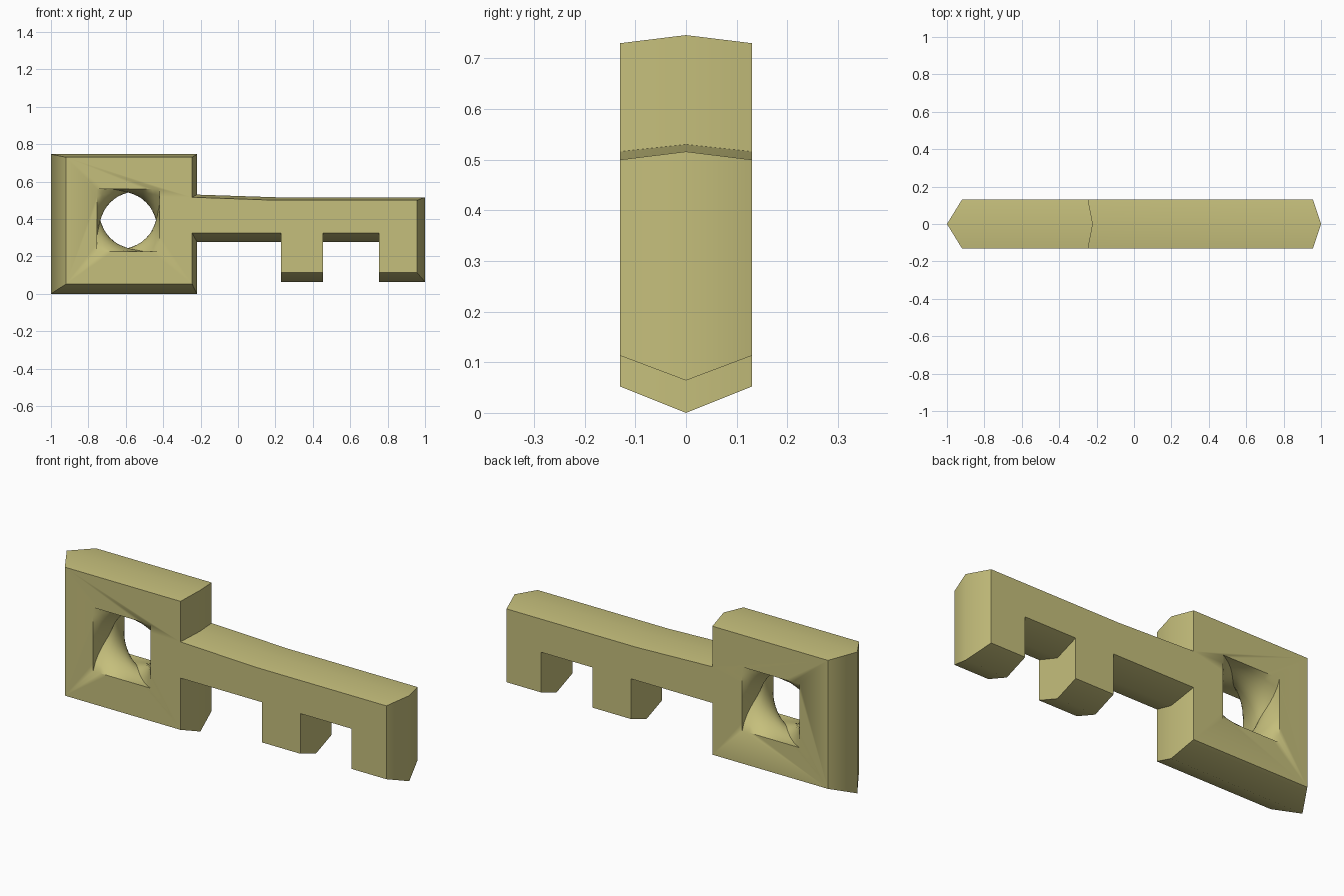
import bpy, bmesh
from math import radians, sin, cos, pi, hypot

if "Cube" in bpy.data.objects:
    bpy.data.objects.remove(bpy.data.objects["Cube"])

HALF = 0.13          # half thickness
CX, CZ, HR = -0.587, 0.393, 0.168   # hole centre and half width


def make_object(name, bm):
    bmesh.ops.recalc_face_normals(bm, faces=bm.faces)
    me = bpy.data.meshes.new(name)
    bm.to_mesh(me)
    bm.free()
    ob = bpy.data.objects.new(name, me)
    bpy.context.collection.objects.link(ob)
    return ob


def loft(bm, rings):
    """Closed skin through a list of equal length rings, capped at the ends."""
    vs = [[bm.verts.new(p) for p in r] for r in rings]
    n = len(vs[0])
    for a, b in zip(vs, vs[1:]):
        for i in range(n):
            bm.faces.new((a[i], a[(i + 1) % n], b[(i + 1) % n], b[i]))
    bm.faces.new(vs[0])
    bm.faces.new(vs[-1])


# key body: outline on the flat faces and wider outline on the middle ridge
face = [(-0.92, 0.052), (-0.245, 0.052), (-0.245, 0.325), (0.23, 0.325),
        (0.23, 0.113), (0.455, 0.113), (0.455, 0.325), (0.755, 0.325),
        (0.755, 0.113), (0.957, 0.113), (0.957, 0.5), (0.2, 0.5),
        (-0.245, 0.516), (-0.245, 0.73), (-0.92, 0.73)]
ridge = [(-1, 0), (-0.22, 0), (-0.22, 0.278), (0.23, 0.278),
         (0.23, 0.064), (0.455, 0.064), (0.455, 0.278), (0.755, 0.278),
         (0.755, 0.064), (1, 0.064), (1, 0.516), (0.2, 0.516),
         (-0.22, 0.53), (-0.22, 0.746), (-1, 0.746)]
bm = bmesh.new()
loft(bm, [[(x, y, z) for x, z in o]
          for y, o in ((-HALF, face), (0, ridge), (HALF, face))])
key = make_object("key", bm)


# twisting square hole that narrows to a rounded diamond halfway through
def hole_ring(y, t, seg=8):
    w = sin(pi * t)
    R = HR * 2 ** 0.5 * (1 - w) + 0.153 * w
    ring = []
    for k in range(4):
        a = radians(45 + 90 * k - 90 * t)
        b = a + pi / 2
        for s in range(seg):
            u = s / seg
            x = cos(a) * (1 - u) + cos(b) * u
            z = sin(a) * (1 - u) + sin(b) * u
            f = 1 + 0.6 * w * (1 / hypot(x, z) - 1)
            ring.append((CX + R * x * f, y, CZ + R * z * f))
    return ring


N = 12
rings = [hole_ring(-0.2, 0)]
rings += [hole_ring(-HALF + 2 * HALF * i / N, i / N) for i in range(N + 1)]
rings.append(hole_ring(0.2, 1))
bm = bmesh.new()
loft(bm, rings)
cutter = make_object("hole_cutter", bm)
cutter.hide_render = True

mod = key.modifiers.new("hole", 'BOOLEAN')
mod.operation = 'DIFFERENCE'
mod.solver = 'EXACT'
mod.object = cutter
bpy.context.view_layer.objects.active = key
key.select_set(True)
bpy.ops.object.modifier_apply(modifier="hole")
bpy.data.objects.remove(cutter)

# smooth shading across the ridge, crisp outline and hole corners
bm = bmesh.new()
bm.from_mesh(key.data)
for f in bm.faces:
    f.smooth = True
for e in bm.edges:
    on_ridge = all(abs(v.co.y) < 0.001 for v in e.verts)
    e.smooth = on_ridge or e.calc_face_angle(0) < radians(35)
bm.to_mesh(key.data)
bm.free()

# brass colour
mat = bpy.data.materials.new("brass")
mat.diffuse_color = (0.56, 0.52, 0.2, 1)
mat.use_nodes = True
mat.node_tree.nodes["Principled BSDF"].inputs["Base Color"].default_value = mat.diffuse_color
key.data.materials.clear()
key.data.materials.append(mat)
